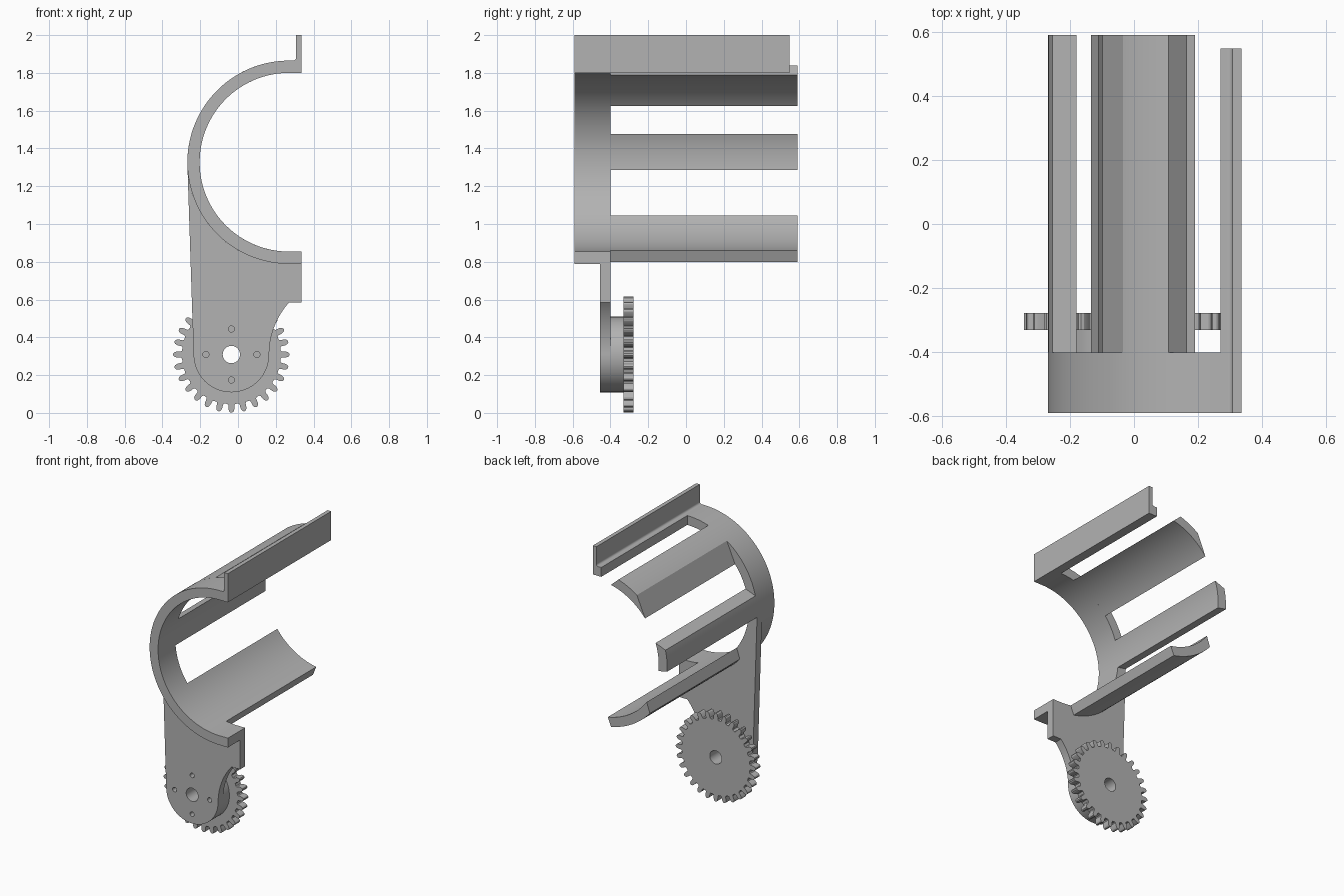
import bpy, bmesh, math

if "Cube" in bpy.data.objects:
    bpy.data.objects.remove(bpy.data.objects["Cube"])

grey = bpy.data.materials.new("plain_grey")
grey.diffuse_color = (0.45, 0.45, 0.45, 1)
grey.use_nodes = True
grey.node_tree.nodes["Principled BSDF"].inputs["Base Color"].default_value = grey.diffuse_color

RING, R_IN, R_OUT = (0.27, 1.327), 0.473, 0.538   # cradle axis and radii
HUB = (-0.035, 0.309)                             # gear axis


def arc(c, r, a0, a1, n=24):
    """Points on an arc in the x/z plane, angles in degrees."""
    out = []
    for i in range(n + 1):
        a = math.radians(a0 + (a1 - a0) * i / n)
        out.append((c[0] + r * math.cos(a), c[1] + r * math.sin(a)))
    return out


def circle(c, r, n=32):
    return arc(c, r, 0, 360, n)[:-1]


def prism(name, loops, y0, y1):
    """Extrude an x/z outline (further loops are holes) from y0 to y1."""
    cu = bpy.data.curves.new(name, 'CURVE')
    cu.dimensions = '2D'
    cu.fill_mode = 'BOTH'
    cu.extrude = (y1 - y0) / 2
    for pts in loops:
        sp = cu.splines.new('POLY')
        sp.points.add(len(pts) - 1)
        for p, (x, z) in zip(sp.points, pts):
            p.co = (x, z, 0, 1)
        sp.use_cyclic_u = True
    ob = bpy.data.objects.new(name, cu)
    bpy.context.collection.objects.link(ob)
    ob.rotation_euler.x = math.pi / 2
    ob.location.y = (y0 + y1) / 2
    bpy.ops.object.select_all(action='DESELECT')
    ob.select_set(True)
    bpy.context.view_layer.objects.active = ob
    bpy.ops.object.convert(target='MESH')
    ob = bpy.context.object
    bm = bmesh.new()
    bm.from_mesh(ob.data)
    bmesh.ops.remove_doubles(bm, verts=bm.verts, dist=1e-5)
    bmesh.ops.recalc_face_normals(bm, faces=bm.faces)
    bm.to_mesh(ob.data)
    bm.free()
    ob.data.materials.clear()
    ob.data.materials.append(grey)
    bpy.ops.object.shade_smooth_by_angle(angle=math.radians(25))
    return ob


# Half-round cradle with short straight ends
cradle = ([(0.335, RING[1] + R_OUT)] + arc(RING, R_OUT, 90, 270, 64)
          + [(0.335, RING[1] - R_OUT), (0.335, RING[1] - R_IN)]
          + arc(RING, R_IN, 270, 90, 64) + [(0.335, RING[1] + R_IN)])
prism("cradle_band", [cradle], -0.59, -0.40)

# Long fingers: inner start/end angle, outer start/end angle
fingers = {"upper_finger": (102.8, 141, 107.5, 124.5),
           "middle_finger": (161.7, 185, 167.3, 183),
           "lower_finger": (216.5, 260.2, 221.2, 258.7)}
for name, (i0, i1, o0, o1) in fingers.items():
    prism(name, [arc(RING, R_OUT, o0, o1, 16) + arc(RING, R_IN, i1, i0, 16)],
          -0.40, 0.59)

# Top rail: L profile with a small inner fillet
z_in, z_out = RING[1] + R_IN, RING[1] + R_OUT
rail = ([(0.27, z_in), (0.335, z_in), (0.335, 2.0), (0.307, 2.0)]
        + arc((0.292, z_out + 0.015), 0.015, 0, -90, 6) + [(0.27, z_out)])
prism("top_rail", [rail], -0.59, 0.548)

# Holes shared by the mounting plate and the boss
holes = [circle(HUB, 0.046)]
for k in range(4):
    a = k * math.pi / 2
    holes.append(circle((HUB[0] + 0.135 * math.cos(a),
                         HUB[1] + 0.135 * math.sin(a)), 0.016, 16))

# Mounting plate below the cradle
plate = (arc(RING, R_OUT, 270, 181, 32)
         + arc(HUB, 0.2, 180, 360, 32)
         + arc((0.578, HUB[1]), 0.413, 179, 138.2, 16)
         + [(0.335, 0.585), (0.335, RING[1] - R_OUT)])
prism("mounting_plate", [plate] + holes, -0.455, -0.40)

# Round boss between plate and gear
prism("boss", [circle(HUB, 0.2, 64)] + holes, -0.40, -0.33)

# Spur gear with rounded teeth
TEETH = 28
tooth = [(0.262, -0.36), (0.268, -0.27), (0.290, -0.24), (0.302, -0.17), (0.308, -0.06),
         (0.308, 0.06), (0.302, 0.17), (0.290, 0.24), (0.268, 0.27), (0.262, 0.36)]
gear = []
for t in range(TEETH):
    for r, f in tooth:
        a = -math.pi / 2 + (t + f) * 2 * math.pi / TEETH
        gear.append((HUB[0] + r * math.cos(a), HUB[1] + r * math.sin(a)))
prism("gear", [gear, circle(HUB, 0.046)], -0.33, -0.277)
